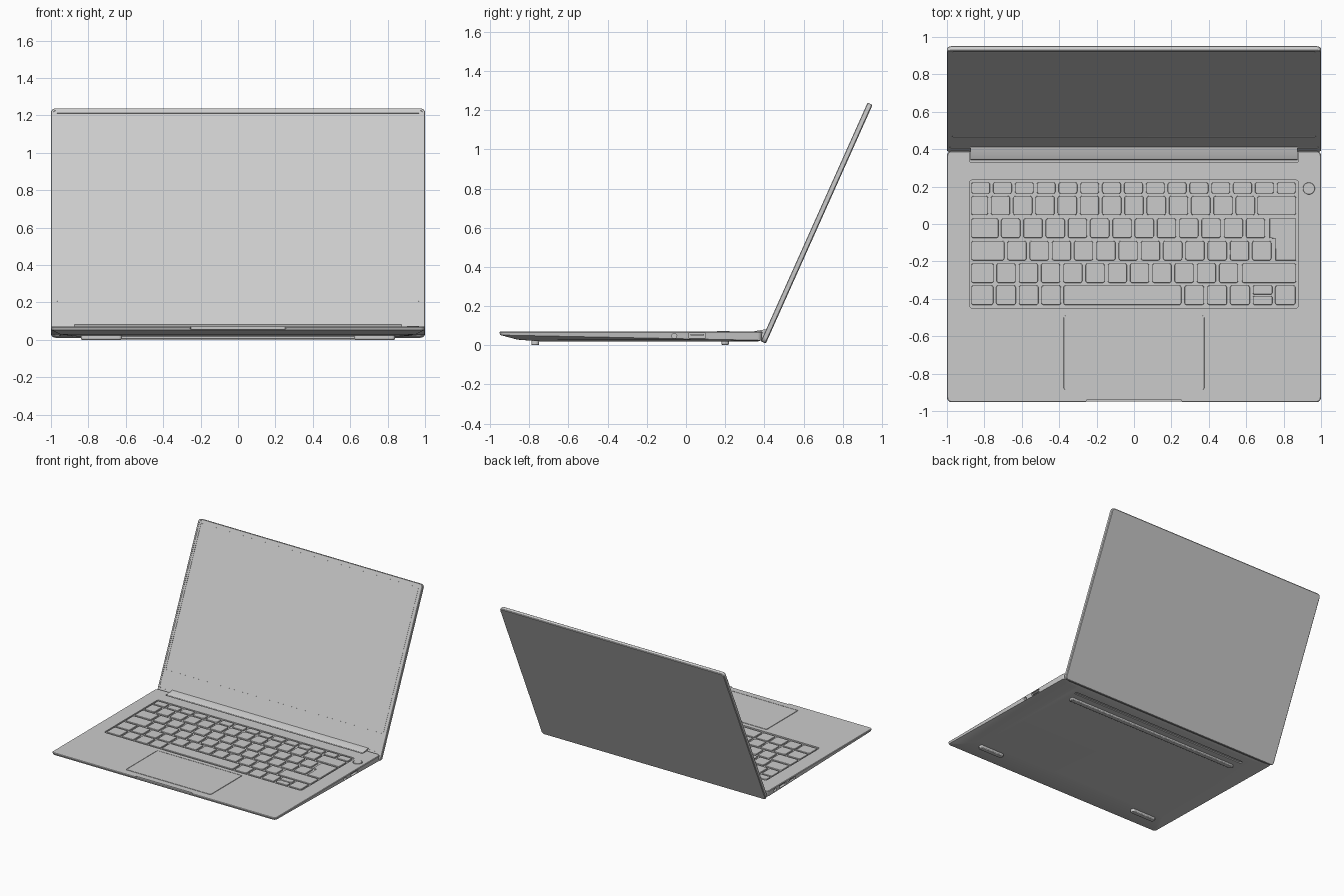
import bpy, bmesh, math
from mathutils import Matrix

if "Cube" in bpy.data.objects:
    bpy.data.objects.remove(bpy.data.objects["Cube"])


def rrect(x0, x1, y0, y1, r=0.012, seg=3):
    pts = []
    for cx, cy, a in ((x1 - r, y1 - r, 0), (x0 + r, y1 - r, 90), (x0 + r, y0 + r, 180), (x1 - r, y0 + r, 270)):
        for i in range(seg + 1):
            t = math.radians(a + 90 * i / seg)
            pts.append((cx + r * math.cos(t), cy + r * math.sin(t)))
    return pts


def circle(cx, cy, r, n=32):
    return [(cx + r * math.cos(2 * math.pi * i / n), cy + r * math.sin(2 * math.pi * i / n)) for i in range(n)]


def loft(bm, loops):
    rings = [[bm.verts.new(p) for p in lp] for lp in loops]
    n = len(rings[0])
    for a, b in zip(rings, rings[1:]):
        for i in range(n):
            bm.faces.new((a[i], a[(i + 1) % n], b[(i + 1) % n], b[i]))
    bm.faces.new(rings[0][::-1])
    bm.faces.new(rings[-1])


def finish(name, bm, bevel=0, matrix=None):
    bmesh.ops.recalc_face_normals(bm, faces=bm.faces)
    me = bpy.data.meshes.new(name)
    bm.to_mesh(me)
    bm.free()
    ob = bpy.data.objects.new(name, me)
    bpy.context.collection.objects.link(ob)
    if matrix:
        ob.matrix_world = matrix
    if bevel:
        m = ob.modifiers.new("bevel", "BEVEL")
        m.width, m.segments, m.limit_method = bevel, 2, "ANGLE"
    return ob


# prisms: list of (outline, z0, z1); several may share one object
def prisms(name, items, bevel=0, matrix=None):
    bm = bmesh.new()
    for pts, z0, z1 in items:
        loft(bm, [[(x, y, z) for x, y in pts] for z in (z0, z1)])
    return finish(name, bm, bevel, matrix)


def activate(ob):
    bpy.ops.object.select_all(action="DESELECT")
    ob.select_set(True)
    bpy.context.view_layer.objects.active = ob


def cut(ob, items, matrix=None):
    cutter = prisms("cutter", items, 0, matrix)
    m = ob.modifiers.new("cut", "BOOLEAN")
    m.operation, m.solver, m.object = "DIFFERENCE", "EXACT", cutter
    bpy.context.view_layer.update()
    activate(ob)
    bpy.ops.object.modifier_apply(modifier=m.name)
    bpy.data.objects.remove(cutter)


TOP = 0.07

# base: flat deck, thin side walls, underside curving inward
bm = bmesh.new()


def wall(y):
    return 0.052 - 0.027 * (y + 0.95) / 1.34


def ring(x, y0, y1, z, r):
    return [(px, py, z(py) if callable(z) else z) for px, py in rrect(-x, x, y0, y1, r, 5)]


loft(bm, [ring(0.86, -0.72, 0.36, 0.018, 0.02),
          ring(0.95, -0.86, 0.372, lambda y: 0.021 + 0.3 * (wall(y) - 0.025), 0.02),
          ring(0.996, -0.948, 0.386, wall, 0.022),
          ring(1.0, -0.953, 0.39, 0.066, 0.025),
          ring(0.996, -0.949, 0.386, TOP, 0.022)])
base = finish("base", bm)

# deck recesses: keyboard, hinge slot, touchpad, power button, thumb notch
cut(base, [(rrect(-0.88, 0.88, -0.45, 0.235, 0.015), 0.059, 0.1),
           (rrect(-0.88, 0.88, 0.332, 0.45, 0.005), 0.035, 0.1),
           (rrect(-0.38, 0.38, -0.89, -0.485), 0.064, 0.1),
           (circle(0.935, 0.19, 0.036), 0.062, 0.1),
           ([(-0.265, -0.97), (0.265, -0.97), (0.25, -0.938), (-0.25, -0.938)], 0.058, 0.1)])
# underside vent groove
cut(base, [(rrect(-0.8, 0.8, 0.27, 0.295, 0.008), -0.02, 0.026)])

# side ports: drawn in (y, z), extruded along x
YZ = Matrix(((0, 0, 1, 0), (1, 0, 0, 0), (0, 1, 0, 0), (0, 0, 0, 1)))
cut(base, [(circle(-0.06, 0.048, 0.013, 20), 0.965, 1.05),
           (rrect(0.015, 0.1, 0.036, 0.062, 0.003), 0.95, 1.05),
           (circle(0.29, 0.047, 0.015, 20), -1.05, -0.96),
           (rrect(0.15, 0.235, 0.036, 0.062, 0.003), -1.05, -0.95),
           (rrect(0.03, 0.11, 0.037, 0.06, 0.005), -1.05, -0.95)], YZ)
prisms("port_tongues", [(rrect(0.022, 0.093, 0.05, 0.058, 0.001), 0.945, 0.992),
                        (rrect(0.157, 0.228, 0.05, 0.058, 0.001), -0.992, -0.945),
                        (rrect(0.045, 0.095, 0.046, 0.051, 0.001), -0.992, -0.945),
                        (circle(0.29, 0.047, 0.004, 10), -0.99, -0.955)], matrix=YZ)

# keyboard rows: (y0, y1, list of (start, width))
P, W = 0.119, 0.102


def run(start, n, pitch=P, width=W):
    return [(start + i * pitch, width) for i in range(n)]


rows = [(0.162, 0.223, run(-0.87, 15, 0.1167, 0.1)),
        (0.047, 0.15, [(-0.87, 0.09)] + run(-0.765, 12) + [(0.66, 0.207)]),
        (-0.075, 0.03, [(-0.87, 0.145)] + run(-0.71, 12)),
        (-0.195, -0.09, [(-0.87, 0.177)] + run(-0.677, 12)),
        (-0.315, -0.21, [(-0.87, 0.12)] + run(-0.735, 11) + [(0.577, 0.29)]),
        (-0.433, -0.328, [(-0.87, 0.118)] + run(-0.737, 3, 0.121, 0.105) + [(-0.377, 0.63)]
         + run(0.27, 3, 0.122, 0.105) + [(0.755, 0.108)])]
Z0, Z1 = 0.057, 0.0695
keys = [(rrect(x, x + w, y0, y1, 0.012), Z0, Z1) for y0, y1, ks in rows for x, w in ks]
# split arrow keys and the stepped enter key
keys += [(rrect(0.635, 0.74, -0.377, -0.328, 0.01), Z0, Z1),
         (rrect(0.635, 0.74, -0.433, -0.384, 0.01), Z0, Z1),
         ([(0.725, 0.03), (0.725, -0.075), (0.757, -0.078), (0.757, -0.195), (0.867, -0.195), (0.867, 0.03)], Z0, Z1)]
keyboard = prisms("keys", keys, 0.003)

# touchpad and power button
touchpad = prisms("touchpad", [(rrect(-0.376, 0.376, -0.886, -0.489), 0.06, 0.071)], 0.001)
button = prisms("power_button", [(circle(0.935, 0.19, 0.032), 0.06, 0.073)], 0.002)

# rubber feet: two short at the front, one long at the rear
feet = prisms("feet", [(rrect(s * 0.73 - 0.11, s * 0.73 + 0.11, -0.79, -0.75, 0.018, 5), 0, 0.03) for s in (-1, 1)]
              + [(rrect(-0.78, 0.78, 0.18, 0.22, 0.018, 5), 0.002, 0.03)], 0.006)

# lid: modelled flat, outward face up, then tilted open
TILT = Matrix.Translation((0, 0.382, 0.02)) @ Matrix.Rotation(math.radians(65.9), 4, "X")
bm = bmesh.new()


def lid_ring(i, z):
    return [(x, y, z) for x, y in rrect(-1 + i, 1 - i, i, 1.335 - i, 0.025 - i, 5)]


loft(bm, [lid_ring(0.005, -0.028), lid_ring(0, -0.023), lid_ring(0, -0.003), lid_ring(0.003, 0)])
lid = finish("lid", bm, 0, TILT)
cut(lid, [(rrect(-0.987, 0.987, 0.06, 1.322, 0.015), -0.003, 0.05)], TILT)
cut(lid, [(rrect(-0.972, 0.972, 0.2, 1.307, 0.006), -0.0055, 0.05)], TILT)
screen = prisms("screen", [(rrect(-0.968, 0.968, 0.204, 1.303, 0.005), -0.012, -0.004)], 0, TILT)

# hinge bar joining lid and base
profile = [(0.342, 0.037), (0.342, 0.062), (0.345, 0.068), (0.352, 0.072), (0.412, 0.082), (0.397, 0.037)]
hinge = prisms("hinge_bar", [(profile, -0.875, 0.875)], 0, YZ)

for ob in bpy.data.objects:
    activate(ob)
    bpy.ops.object.shade_smooth_by_angle(angle=math.radians(25))
